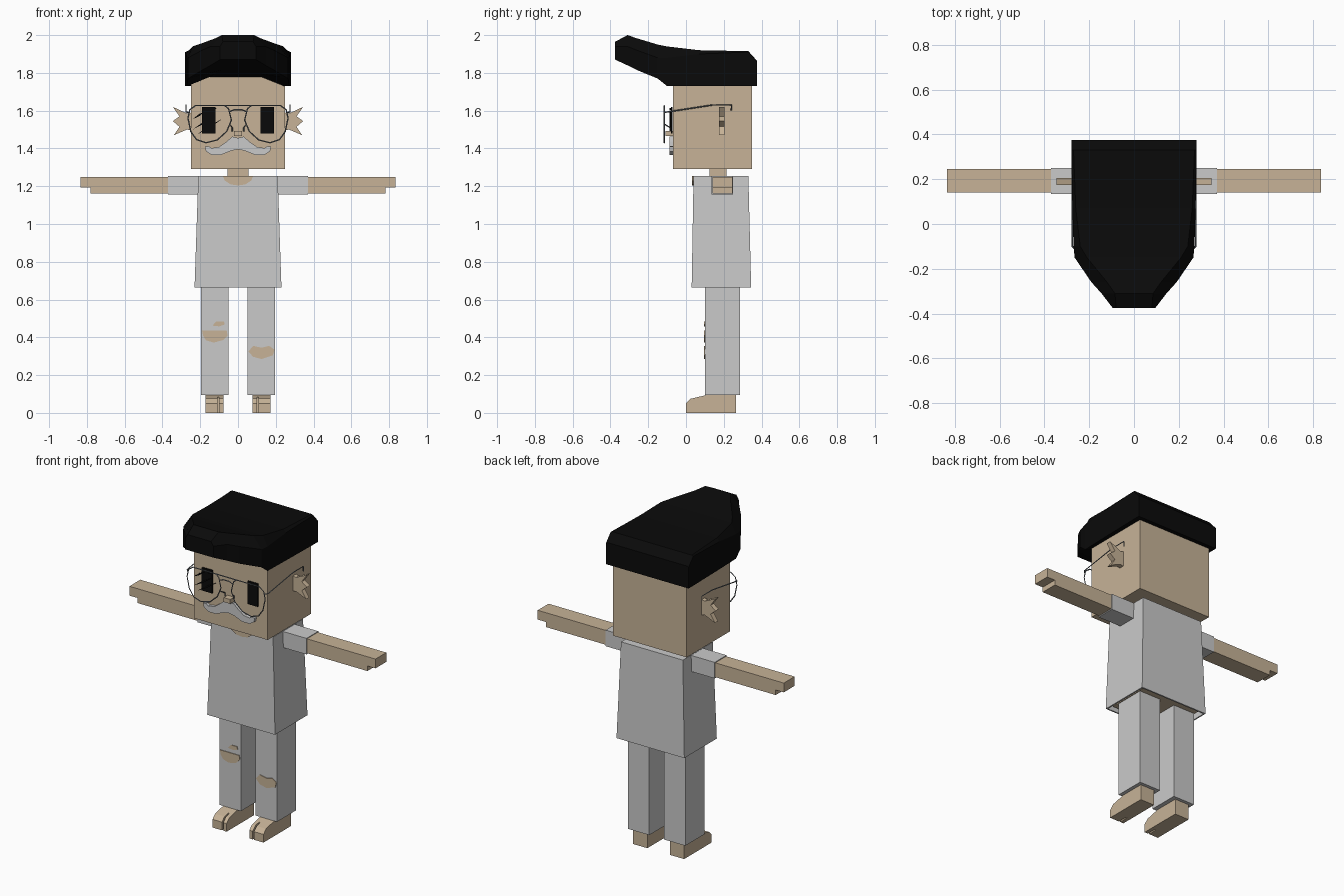
import bpy, bmesh
from mathutils import Vector

if "Cube" in bpy.data.objects:
    bpy.data.objects.remove(bpy.data.objects["Cube"], do_unlink=True)


def material(name, rgb):
    m = bpy.data.materials.new(name)
    m.use_nodes = True
    col = (*rgb, 1)
    m.diffuse_color = col
    m.node_tree.nodes["Principled BSDF"].inputs["Base Color"].default_value = col
    return m


SKIN = material("skin", (0.57, 0.45, 0.31))
CLOTH = material("pale grey cloth", (0.59, 0.59, 0.59))
BLACK = material("black", (0.003, 0.003, 0.003))
WIRE = material("grey wire", (0.17, 0.19, 0.21))


def finish(name, bm, mat):
    bmesh.ops.recalc_face_normals(bm, faces=bm.faces)
    me = bpy.data.meshes.new(name)
    bm.to_mesh(me)
    bm.free()
    me.materials.append(mat)
    ob = bpy.data.objects.new(name, me)
    bpy.context.collection.objects.link(ob)
    return ob


def loft(name, rings, mat, bottom=True):
    """Skin a row of equal-length point rings and cap the ends."""
    bm = bmesh.new()
    vs = [[bm.verts.new(p) for p in r] for r in rings]
    n = len(vs[0])
    for a, b in zip(vs, vs[1:]):
        for i in range(n):
            j = (i + 1) % n
            bm.faces.new((a[i], a[j], b[j], b[i]))
    if bottom:
        bm.faces.new(vs[0])
    bm.faces.new(vs[-1])
    return finish(name, bm, mat)


def rect(x0, x1, y0, y1, z):
    return [(x0, y0, z), (x1, y0, z), (x1, y1, z), (x0, y1, z)]


def box(name, x0, x1, y0, y1, z0, z1, mat):
    return loft(name, [rect(x0, x1, y0, y1, z0), rect(x0, x1, y0, y1, z1)], mat)


def front_plate(name, pts, y0, y1, mat, s=1):
    """Outline in x, z pushed through y."""
    return loft(name, [[(s * x, y, z) for x, z in pts] for y in (y0, y1)], mat)


def side_plate(name, pts, x0, x1, mat):
    """Outline in y, z pushed through x."""
    return loft(name, [[(x, y, z) for y, z in pts] for x in (x0, x1)], mat)


def wire(name, pts, cyclic=False, r=0.0035):
    cu = bpy.data.curves.new(name, "CURVE")
    cu.dimensions = "3D"
    cu.bevel_depth = r
    cu.bevel_resolution = 0
    cu.use_fill_caps = True
    sp = cu.splines.new("POLY")
    sp.points.add(len(pts) - 1)
    for p, co in zip(sp.points, pts):
        p.co = (*co, 1)
    sp.use_cyclic_u = cyclic
    cu.materials.append(WIRE)
    ob = bpy.data.objects.new(name, cu)
    bpy.context.collection.objects.link(ob)
    bpy.ops.object.select_all(action="DESELECT")
    ob.select_set(True)
    bpy.context.view_layer.objects.active = ob
    bpy.ops.object.convert(target="MESH")


# Head, neck and body under the shirt
box("head", -0.25, 0.25, -0.07, 0.35, 1.29, 1.80, SKIN)
box("neck", -0.055, 0.055, 0.125, 0.215, 1.19, 1.30, SKIN)
box("body", -0.2, 0.2, 0.055, 0.32, 0.68, 1.22, SKIN)

# Shirt, open at the hem
shirt = loft("shirt", [rect(-0.23, 0.23, 0.03, 0.345, 0.665),
                       rect(-0.21, 0.21, 0.04, 0.33, 1.255)], CLOTH, bottom=False)
sol = shirt.modifiers.new("thickness", "SOLIDIFY")
sol.thickness = 0.012
sol.offset = -1
front_plate("neckline", [(-0.08, 1.254), (-0.07, 1.23), (-0.04, 1.21), (0, 1.204),
                         (0.04, 1.21), (0.07, 1.23), (0.08, 1.254)], 0.033, 0.042, SKIN)

# Hair: sections from back to front
# y, half width, top half width, low edge, middle low edge, side top, top
sections = [
    (0.375, 0.28, 0.27, 1.73, 1.73, 1.86, 1.865),
    (0.33, 0.28, 0.27, 1.73, 1.73, 1.91, 1.915),
    (0.07, 0.275, 0.26, 1.73, 1.73, 1.90, 1.92),
    (-0.10, 0.27, 0.24, 1.73, 1.79, 1.88, 1.94),
    (-0.15, 0.265, 0.21, 1.77, 1.795, 1.88, 1.95),
    (-0.26, 0.19, 0.12, 1.815, 1.815, 1.92, 1.983),
    (-0.31, 0.145, 0.085, 1.84, 1.84, 1.94, 2.0),
    (-0.375, 0.095, 0.08, 1.87, 1.87, 1.94, 1.965),
]
rings = []
for y, w, tw, low, mid, side, top in sections:
    half = [(w * 0.45, mid), (w, low), (w, side), (tw, top)]
    rings.append([(x, y, z) for x, z in half] + [(-x, y, z) for x, z in reversed(half)])
loft("hair", rings, BLACK)

# Face
box("nose", -0.022, 0.022, -0.108, -0.065, 1.465, 1.492, SKIN)
half = [(0.03, 1.463), (0.06, 1.437), (0.10, 1.408), (0.14, 1.402), (0.155, 1.412),
        (0.175, 1.41), (0.17, 1.385), (0.14, 1.366), (0.09, 1.366), (0.035, 1.388)]
moustache = [(0, 1.455)] + half + [(0, 1.395)] + [(-x, z) for x, z in reversed(half)]
front_plate("moustache", moustache, -0.088, -0.065, CLOTH)

# Cracks over the right eye
for i, (x, z, dx) in enumerate([(-0.24, 1.555, 0.07), (-0.24, 1.50, 0.12),
                                (-0.215, 1.475, 0.13), (-0.15, 1.60, 0.04)]):
    dz = dx * 0.62 if i < 3 else 0.015
    front_plate("crack", [(x, z), (x + dx / 2, z + dz / 2 - 0.006), (x + dx, z + dz),
                          (x + dx / 2, z + dz / 2 + 0.006)], -0.087, -0.079, BLACK)

ear = [(0.245, 1.59), (0.27, 1.585), (0.345, 1.62), (0.31, 1.57), (0.345, 1.545),
       (0.31, 1.515), (0.34, 1.47), (0.27, 1.50), (0.245, 1.495)]
lens = [(0.05, 1.61), (0.07, 1.627), (0.225, 1.627), (0.255, 1.605), (0.265, 1.56),
        (0.25, 1.49), (0.22, 1.447), (0.17, 1.43), (0.11, 1.445), (0.06, 1.49), (0.035, 1.55)]
foot = [(0, 0), (0, 0.05), (0.025, 0.075), (0.12, 0.097), (0.265, 0.097), (0.265, 0)]
heel = [(0.06, 0), (0.06, 0.083), (0.12, 0.097), (0.265, 0.097), (0.265, 0)]

for s, label in ((1, "left"), (-1, "right")):
    def sbox(name, x0, x1, *rest):
        box(label + "_" + name, s * x0, s * x1, *rest)

    # Eye, ear and glasses
    sbox("eye", 0.12, 0.19, -0.08, -0.0705, 1.48, 1.62, BLACK)
    front_plate(label + "_ear", ear, 0.175, 0.205, SKIN, s)
    wire(label + "_lens_rim", [(s * x, -0.115, z) for x, z in lens], True)
    wire(label + "_temple", [(s * 0.26, -0.115, 1.59), (s * 0.275, -0.10, 1.593),
                             (s * 0.275, 0.14, 1.63), (s * 0.275, 0.24, 1.63),
                             (s * 0.275, 0.24, 1.60)])
    wire(label + "_nose_pad", [(s * 0.045, -0.115, 1.53), (s * 0.03, -0.085, 1.51),
                               (s * 0.03, -0.085, 1.49)])

    # Arm and hand
    sbox("sleeve", 0.19, 0.37, 0.135, 0.25, 1.155, 1.2535, CLOTH)
    sbox("arm", 0.36, 0.835, 0.14, 0.245, 1.192, 1.249, SKIN)
    sbox("lower_arm", 0.36, 0.78, 0.14, 0.245, 1.161, 1.192, SKIN)

    # Leg and foot with a split big toe
    sbox("trouser_leg", 0.05, 0.195, 0.10, 0.285, 0.095, 0.70, CLOTH)
    side_plate(label + "_foot", foot, s * 0.109, s * 0.173, SKIN)
    side_plate(label + "_big_toe", foot, s * 0.077, s * 0.1, SKIN)
    side_plate(label + "_heel", heel, s * 0.1, s * 0.109, SKIN)

wire("bridge", [(-0.07, -0.115, 1.627), (0.07, -0.115, 1.627)])
wire("lower_bridge", [(-0.045, -0.115, 1.595), (-0.02, -0.115, 1.605),
                      (0.02, -0.115, 1.605), (0.045, -0.115, 1.595)])

# Torn knees
tears = {
    "right_knee_tear": [(-0.19, 0.435), (-0.06, 0.435), (-0.055, 0.41), (-0.08, 0.385),
                        (-0.13, 0.372), (-0.17, 0.385), (-0.185, 0.41)],
    "right_small_tear": [(-0.135, 0.462), (-0.115, 0.485), (-0.075, 0.485), (-0.07, 0.468),
                         (-0.1, 0.458)],
    "left_knee_tear": [(0.055, 0.325), (0.08, 0.355), (0.125, 0.345), (0.165, 0.355),
                       (0.193, 0.335), (0.185, 0.305), (0.125, 0.285), (0.08, 0.297)],
}
for name, pts in tears.items():
    front_plate(name, pts, 0.096, 0.102, SKIN)
